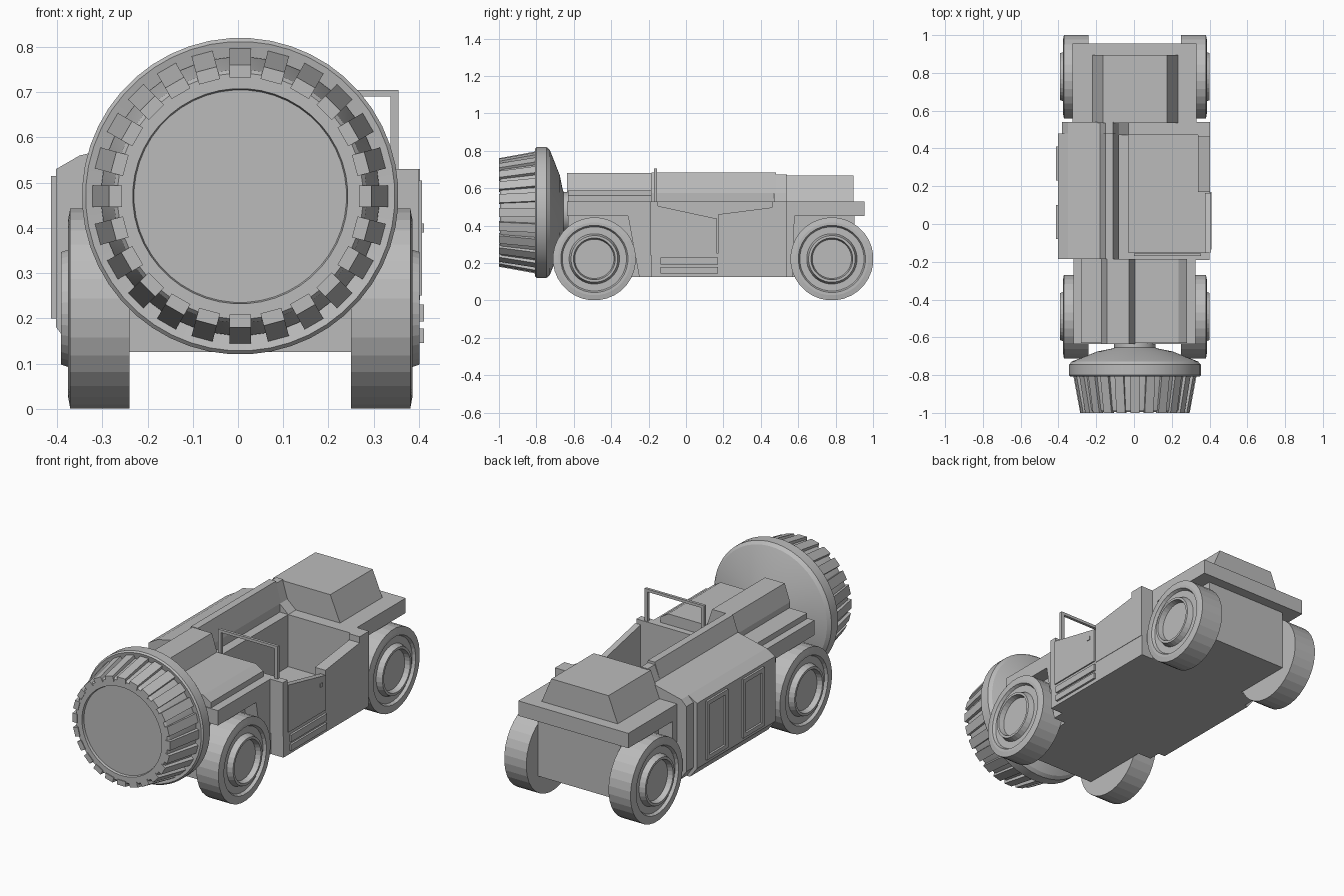
import bpy, bmesh, math
from mathutils import Vector

if "Cube" in bpy.data.objects:
    bpy.data.objects.remove(bpy.data.objects["Cube"])

grey = bpy.data.materials.new("plain grey")
grey.diffuse_color = (0.5, 0.5, 0.5, 1)
grey.use_nodes = True
grey.node_tree.nodes["Principled BSDF"].inputs["Base Color"].default_value = grey.diffuse_color


def finish(name, bm, smooth=False):
    bmesh.ops.remove_doubles(bm, verts=bm.verts, dist=1e-5)
    bmesh.ops.recalc_face_normals(bm, faces=bm.faces)
    me = bpy.data.meshes.new(name)
    bm.to_mesh(me)
    bm.free()
    me.materials.append(grey)
    ob = bpy.data.objects.new(name, me)
    bpy.context.collection.objects.link(ob)
    if smooth:
        bpy.ops.object.select_all(action='DESELECT')
        ob.select_set(True)
        bpy.context.view_layer.objects.active = ob
        bpy.ops.object.shade_smooth_by_angle(angle=math.radians(25))
    return ob


def add_prism(bm, pts, axis, a, b):
    """Extrude a closed outline along x (pts are y,z) or y (pts are x,z)."""
    put = (lambda p, t: (t, p[0], p[1])) if axis == 'x' else (lambda p, t: (p[0], t, p[1]))
    va = [bm.verts.new(put(p, a)) for p in pts]
    vb = [bm.verts.new(put(p, b)) for p in pts]
    bm.faces.new(va)
    bm.faces.new(vb[::-1])
    n = len(pts)
    for i in range(n):
        j = (i + 1) % n
        bm.faces.new((va[i], vb[i], vb[j], va[j]))


def prism(name, pts, axis, a, b):
    bm = bmesh.new()
    add_prism(bm, pts, axis, a, b)
    return finish(name, bm)


def box(name, x0, x1, y0, y1, z0, z1):
    return prism(name, [(y0, z0), (y1, z0), (y1, z1), (y0, z1)], 'x', x0, x1)


def lathe(name, profile, axis, centre, n, smooth=True):
    """Turn (radius, offset) points around the x or y axis."""
    bm = bmesh.new()
    rings = []
    for r, t in profile:
        ring = []
        for i in range(n):
            a = 2 * math.pi * (i + 0.5) / n
            c, s = r * math.cos(a), r * math.sin(a)
            co = (t, c, s) if axis == 'x' else (c, t, s)
            ring.append(bm.verts.new(Vector(co) + Vector(centre)))
        rings.append(ring)
    bm.faces.new(rings[0])
    bm.faces.new(rings[-1])
    for p, q in zip(rings, rings[1:]):
        for i in range(n):
            j = (i + 1) % n
            bm.faces.new((p[i], p[j], q[j], q[i]))
    return finish(name, bm, smooth)


# Wheels: tyre, groove, raised hub ring and sunken hub disc
for side, sname in ((1, "right"), (-1, "left")):
    for y, yname in ((-0.49, "front"), (0.78, "rear")):
        prof = [(0.222, 0.245), (0.222, 0.376), (0.195, 0.381), (0.18, 0.381), (0.172, 0.366),
                (0.135, 0.366), (0.125, 0.396), (0.112, 0.396), (0.105, 0.368)]
        prof = [(r, side * t) for r, t in prof]
        lathe(f"{yname}_{sname}_wheel", prof, 'x', (0.005, y, 0.222), 32, False)

# Hull between the wheels
box("front_hull", -0.24, 0.25, -0.63, -0.18, 0.125, 0.46)
box("rear_hull", -0.24, 0.25, 0.5, 0.9, 0.125, 0.46)

# Fender decks
prism("front_fender", [(-0.635, 0.53), (-0.185, 0.53), (-0.185, 0.125), (-0.25, 0.125),
                       (-0.31, 0.45), (-0.635, 0.45)], 'x', -0.32, 0.325)
prism("rear_fender", [(0.53, 0.53), (0.955, 0.53), (0.955, 0.45), (0.58, 0.45),
                      (0.57, 0.125), (0.53, 0.125)], 'x', -0.325, 0.33)

# Front hood, side ledge and spine
prism("hood", [(-0.02, 0.52), (0.28, 0.52), (0.28, 0.56), (0.235, 0.588), (-0.02, 0.588)],
      'y', -0.63, -0.185)
box("left_hood_ledge", -0.28, -0.15, -0.63, -0.18, 0.52, 0.56)
prism("front_spine", [(-0.175, 0.52), (-0.175, 0.59), (-0.143, 0.682), (-0.026, 0.682),
                      (0.005, 0.588), (0.005, 0.52)], 'y', -0.635, -0.185)

# Left half of the middle body with its spine
prism("left_body", [(-0.402, 0.18), (-0.36, 0.125), (-0.03, 0.125), (-0.03, 0.53), (-0.08, 0.53),
                    (-0.08, 0.575), (-0.11, 0.685), (-0.15, 0.685), (-0.18, 0.6),
                    (-0.35, 0.56), (-0.402, 0.53)], 'y', -0.185, 0.48)
prism("left_body_end", [(-0.38, 0.18), (-0.34, 0.125), (-0.03, 0.125), (-0.03, 0.53), (-0.08, 0.575),
                        (-0.11, 0.672), (-0.15, 0.672), (-0.18, 0.6),
                        (-0.35, 0.56), (-0.38, 0.53)], 'y', 0.47, 0.54)

# Framed panels on the left side
for k, y0 in enumerate((-0.08, 0.23)):
    bm = bmesh.new()
    y1, z0, z1, w = y0 + 0.18, 0.2, 0.515, 0.022
    for a, b, c, d in ((y0, y1, z0, z0 + w), (y0, y1, z1 - w, z1),
                       (y0, y0 + w, z0 + w, z1 - w), (y1 - w, y1, z0 + w, z1 - w)):
        add_prism(bm, [(a, c), (b, c), (b, d), (a, d)], 'x', -0.413, -0.395)
    finish(f"side_panel_frame_{k + 1}", bm)

# Open cockpit: floor, walls, door and pillar
box("cockpit_floor", -0.04, 0.4, -0.185, 0.54, 0.125, 0.25)
box("cockpit_front_wall", -0.04, 0.4, -0.19, -0.15, 0.24, 0.53)
box("cockpit_rear_wall", -0.04, 0.402, 0.47, 0.54, 0.24, 0.53)
prism("cockpit_side_wall", [(0.17, 0.24), (0.17, 0.46), (0.46, 0.497), (0.46, 0.53),
                            (0.5, 0.53), (0.5, 0.24)], 'x', 0.34, 0.402)
prism("door", [(-0.15, 0.25), (-0.15, 0.505), (0.165, 0.437), (0.165, 0.25)], 'x', 0.375, 0.407)
box("door_handle", 0.4, 0.411, 0.115, 0.135, 0.39, 0.41)
for k, (z0, z1) in enumerate(((0.145, 0.178), (0.193, 0.23))):
    box(f"step_{k + 1}", 0.395, 0.411, -0.135, 0.17, z0, z1)

# Windscreen frame
box("windscreen_right_post", 0.337, 0.355, -0.17, -0.155, 0.52, 0.705)
box("windscreen_left_post", 0.0, 0.018, -0.17, -0.155, 0.52, 0.705)
box("windscreen_top_bar", 0.0, 0.355, -0.17, -0.155, 0.69, 0.705)

# Engine cover at the back
prism("engine_cover", [(-0.22, 0.52), (0.233, 0.52), (0.233, 0.53), (0.175, 0.667),
                       (-0.165, 0.667), (-0.22, 0.53)], 'y', 0.535, 0.895)

# Grinding drum with backing disc, cone and neck
C = (0.005, 0, 0.47)
lathe("drum", [(0.235, -0.982), (0.238, -0.995), (0.272, -0.995), (0.28, -0.985), (0.308, -0.81),
               (0.308, -0.8), (0.342, -0.808), (0.35, -0.8), (0.35, -0.745), (0.335, -0.728),
               (0.2, -0.675), (0.125, -0.66), (0.11, -0.655), (0.11, -0.62)], 'y', C, 48)

# Teeth around the drum
bm = bmesh.new()
N = 24
for i in range(N):
    a = 2 * math.pi * i / N + math.pi / 2
    u = Vector((math.cos(a), 0, math.sin(a)))
    v = Vector((-math.sin(a), 0, math.cos(a)))
    side = [(-1.0, 0.262), (-1.0, 0.29), (-0.8, 0.327), (-0.8, 0.29)]
    rows = [[bm.verts.new(Vector(C) + u * r + v * h + Vector((0, y, 0))) for y, r in side]
            for h in (-0.024, 0.024)]
    bm.faces.new(rows[0])
    bm.faces.new(rows[1][::-1])
    for k in range(4):
        m = (k + 1) % 4
        bm.faces.new((rows[0][k], rows[1][k], rows[1][m], rows[0][m]))
finish("drum_teeth", bm)
